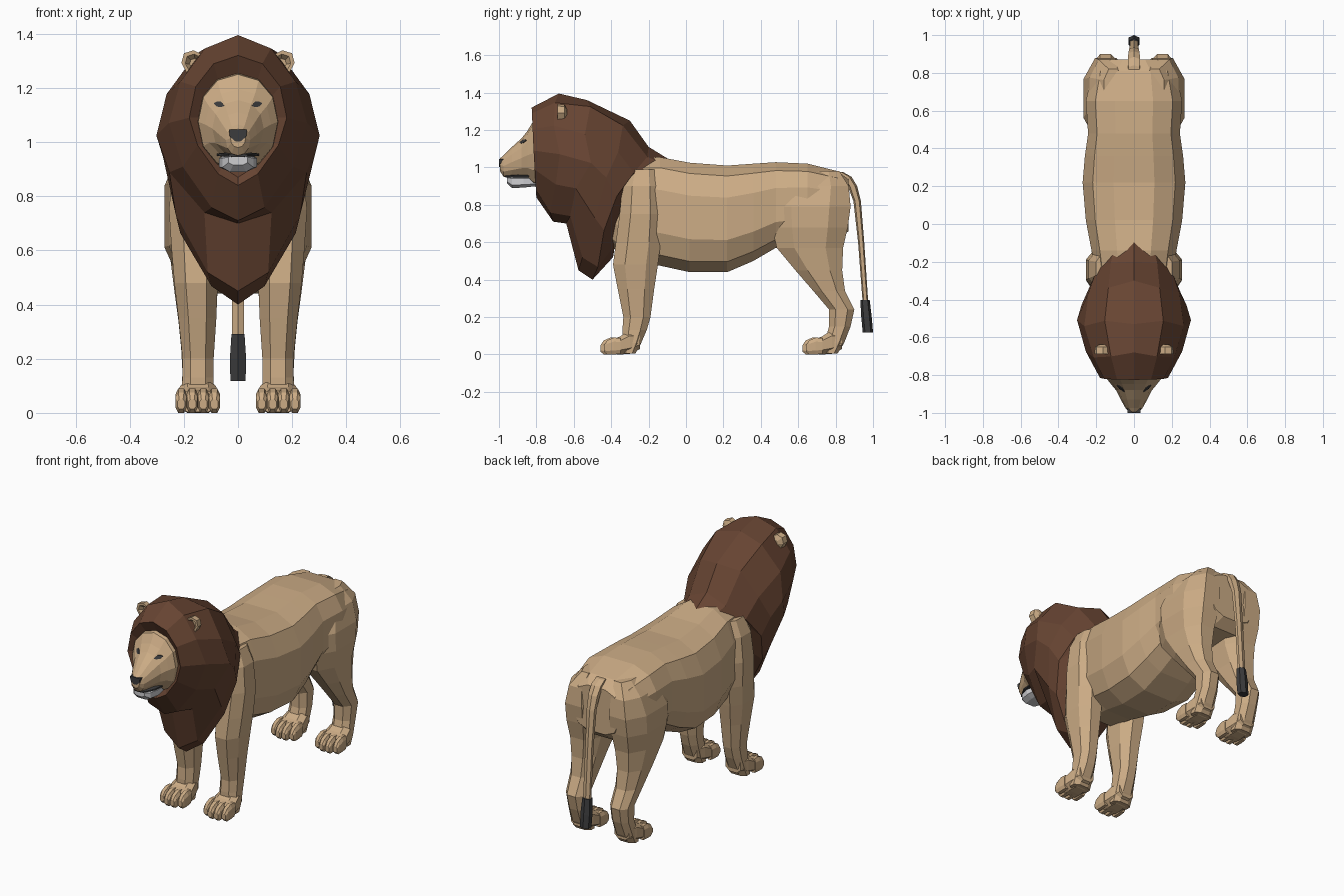
import bpy, bmesh, math, random
from mathutils import Vector
from mathutils.bvhtree import BVHTree

random.seed(4)


def material(name, rgb):
    m = bpy.data.materials.new(name)
    m.diffuse_color = (*rgb, 1)
    return m


TAN = material("tan fur", (0.60, 0.41, 0.235))
BROWN = material("brown mane", (0.135, 0.058, 0.032))
BLACK = material("charcoal", (0.045, 0.045, 0.047))
WHITE = material("pale chin", (0.62, 0.62, 0.64))


def loft(name, rings, mat, mirror=False):
    """Skin a list of equal-length closed rings and cap both ends."""
    bm = bmesh.new()
    loops = [[bm.verts.new(p) for p in r] for r in rings]
    for a, b in zip(loops, loops[1:]):
        for i in range(len(a)):
            j = (i + 1) % len(a)
            bm.faces.new((a[i], a[j], b[j], b[i]))
    bm.faces.new(loops[0])
    bm.faces.new(loops[-1])
    bmesh.ops.recalc_face_normals(bm, faces=bm.faces)
    me = bpy.data.meshes.new(name)
    bm.to_mesh(me)
    bm.free()
    me.materials.append(mat)
    ob = bpy.data.objects.new(name, me)
    bpy.context.collection.objects.link(ob)
    if mirror:
        ob.modifiers.new("Mirror", 'MIRROR')
    return ob


def power(v, e):
    return math.copysign(abs(v) ** e, v)


def oval(n, e, phase=0.5):
    """Unit superellipse; smaller e is squarer."""
    angs = [math.tau * (i + phase) / n for i in range(n)]
    pts = [(power(math.cos(a), e), power(math.sin(a), e)) for a in angs]
    mu, mv = max(p[0] for p in pts), max(p[1] for p in pts)
    return [(u / mu, v / mv) for u, v in pts]


def along_y(rows, n=12, e=0.75, cx=0, phase=0.5):
    """Rows of (y, z low, z high, half width)."""
    return [[(cx + w * u, y, (lo + hi) / 2 + (hi - lo) / 2 * v) for u, v in oval(n, e, phase)]
            for y, lo, hi, w in rows]


def along_z(rows, n=8, e=0.85):
    """Rows of (z, y front, y back, x inner, x outer)."""
    return [[((c + d) / 2 + (d - c) / 2 * u, (a + b) / 2 + (b - a) / 2 * v, z) for u, v in oval(n, e)]
            for z, a, b, c, d in rows]


# Torso
loft("body", along_y([
    (-0.40, 0.58, 1.00, 0.15), (-0.30, 0.50, 1.05, 0.20), (-0.14, 0.475, 1.055, 0.225),
    (0.02, 0.44, 1.025, 0.255), (0.22, 0.44, 1.01, 0.272), (0.36, 0.50, 1.02, 0.26),
    (0.48, 0.57, 1.028, 0.243), (0.65, 0.60, 1.02, 0.255), (0.81, 0.61, 0.98, 0.22),
    (0.87, 0.66, 0.935, 0.15)], e=0.7), TAN)

# Legs
loft("front_leg", along_z([
    (0.99, -0.31, -0.16, 0.10, 0.20), (0.90, -0.34, -0.14, 0.08, 0.24),
    (0.75, -0.355, -0.13, 0.07, 0.255), (0.60, -0.375, -0.135, 0.07, 0.245),
    (0.48, -0.39, -0.15, 0.075, 0.235), (0.35, -0.365, -0.17, 0.08, 0.22),
    (0.20, -0.335, -0.19, 0.09, 0.205), (0.13, -0.34, -0.21, 0.09, 0.205),
    (0.06, -0.34, -0.24, 0.09, 0.21), (0.005, -0.34, -0.27, 0.09, 0.21)]), TAN, True)
loft("hind_leg", along_z([
    (0.98, 0.60, 0.82, 0.06, 0.16), (0.90, 0.51, 0.87, 0.05, 0.235),
    (0.79, 0.45, 0.88, 0.03, 0.268), (0.68, 0.46, 0.865, 0.035, 0.268),
    (0.57, 0.485, 0.84, 0.055, 0.25), (0.45, 0.585, 0.835, 0.075, 0.235),
    (0.34, 0.68, 0.85, 0.085, 0.22), (0.24, 0.765, 0.90, 0.09, 0.21),
    (0.15, 0.765, 0.88, 0.09, 0.205), (0.06, 0.74, 0.845, 0.09, 0.21),
    (0.005, 0.74, 0.81, 0.09, 0.21)]), TAN, True)

# Paws with four toes each
for label, dy in (("front", 0), ("hind", 1.08)):
    loft(label + "_paw", along_y([
        (-0.245 + dy, 0.03, 0.12, 0.05), (-0.30 + dy, 0.003, 0.13, 0.066),
        (-0.355 + dy, 0.0, 0.095, 0.076), (-0.40 + dy, 0.003, 0.08, 0.074)],
        n=8, cx=0.148), TAN, True)
    for k in range(4):
        back = 0.018 if k in (0, 3) else 0
        loft(f"{label}_toe_{k + 1}", along_y([
            (-0.35 + dy, 0.003, 0.088, 0.018), (-0.405 + dy + back, 0.0, 0.090, 0.021),
            (-0.44 + dy + back, 0.0, 0.075, 0.020), (-0.457 + dy + back, 0.015, 0.05, 0.014)],
            n=8, cx=0.087 + 0.041 * k), TAN, True)

# Mane: each ring passes through a top, a side and a bottom point
MANE = [  # (top y, z), (side y, z, half width), (bottom y, z)
    ((-0.79, 1.25), (-0.79, 1.09, 0.145), (-0.78, 0.87)),
    ((-0.825, 1.32), (-0.815, 1.09, 0.18), (-0.80, 0.84)),
    ((-0.68, 1.395), (-0.69, 1.06, 0.25), (-0.71, 0.71)),
    ((-0.53, 1.36), (-0.52, 1.01, 0.30), (-0.64, 0.70)),
    ((-0.30, 1.25), (-0.43, 0.93, 0.272), (-0.575, 0.45)),
    ((-0.20, 1.11), (-0.37, 0.85, 0.25), (-0.50, 0.40)),
    ((-0.07, 1.03), (-0.33, 0.90, 0.20), (-0.39, 0.52)),
]
STEPS = 6
rings = []
for k, (top, side, low) in enumerate(MANE):
    half = []
    for i in range(STEPS + 1):
        a = math.pi * i / STEPS
        end, e = (top, 1.0) if i <= STEPS / 2 else (low, 1.3)
        c, s = abs(math.cos(a)) ** e, abs(math.sin(a)) ** e
        p = Vector((side[2] * s, side[0] + (end[0] - side[0]) * c, side[1] + (end[1] - side[1]) * c))
        if 1 < k < 6 and 0 < i < STEPS:   # uneven tufts
            p += Vector((random.uniform(-.006, .006), random.uniform(-.025, .025), random.uniform(-.02, .02)))
        half.append(p)
    half[0].x = half[-1].x = 0
    rings.append(half + [Vector((-p.x, p.y, p.z)) for p in half[-2:0:-1]])
loft("mane", rings, BROWN)

# Head
face = loft("face", along_y([
    (-0.76, 0.89, 1.26, 0.15), (-0.815, 0.90, 1.25, 0.147), (-0.848, 0.935, 1.195, 0.122),
    (-0.88, 0.945, 1.155, 0.095), (-0.93, 0.947, 1.11, 0.07), (-0.975, 0.95, 1.065, 0.045),
    (-0.995, 0.98, 1.048, 0.028)], e=0.95, phase=0), TAN)
loft("chin", along_y([
    (-0.80, 0.90, 0.95, 0.06), (-0.87, 0.892, 0.957, 0.07), (-0.93, 0.89, 0.957, 0.058),
    (-0.958, 0.915, 0.953, 0.035)], n=8), WHITE)
loft("mouth_line", along_y([
    (-0.84, 0.945, 0.962, 0.077), (-0.90, 0.945, 0.962, 0.072), (-0.966, 0.945, 0.957, 0.035)],
    n=8), BLACK)
loft("nose", [[(x, y, z) for x, z in ((-.034, 1.046), (.034, 1.046), (.03, 1.02), (.01, 1.003),
                                      (-.01, 1.003), (-.03, 1.02))] for y in (-0.972, -1.0)], BLACK)

# Eyes: thin plates laid on the face surface
bpy.context.view_layer.update()
tree = BVHTree.FromObject(face, bpy.context.evaluated_depsgraph_get())
plates = [[], []]
for x, z in ((.05, 1.134), (.062, 1.149), (.078, 1.15), (.09, 1.143), (.078, 1.131), (.062, 1.129)):
    hit = tree.ray_cast(Vector((x, -1.5, z)), Vector((0, 1, 0)))[0]
    plates[0].append((x, hit.y - 0.005, z))
    plates[1].append((x, hit.y + 0.003, z))
loft("eye", plates, BLACK, True)

# Ears: rounded cups leaning outwards
centre, out = Vector((0.155, -0.665, 1.285)), Vector((0.72, 0, 0.69))
across, depth = Vector((-0.69, 0, 0.72)), Vector((0, 1, 0))
ear = []
for d, size in ((0.028, 0.022), (0.015, 0.044), (-0.022, 0.046), (-0.022, 0.034), (0.0, 0.02)):
    ear.append([centre + out * (size * 1.35 * u) + across * (size * v) + depth * d
                for u, v in oval(8, 1, 0)])
loft("ear", ear, TAN, True)

# Tail and tuft
loft("tail", along_z([
    (0.975, 0.80, 0.84, -0.03, 0.03), (0.95, 0.83, 0.885, -0.032, 0.032),
    (0.90, 0.865, 0.915, -0.03, 0.03), (0.82, 0.895, 0.935, -0.026, 0.026),
    (0.60, 0.92, 0.953, -0.022, 0.022), (0.27, 0.945, 0.975, -0.022, 0.022)], n=6), TAN)
loft("tail_tuft", along_z([
    (0.292, 0.932, 0.982, -0.024, 0.024), (0.20, 0.937, 0.993, -0.03, 0.03),
    (0.118, 0.945, 1.0, -0.028, 0.028)], n=6), BLACK)
